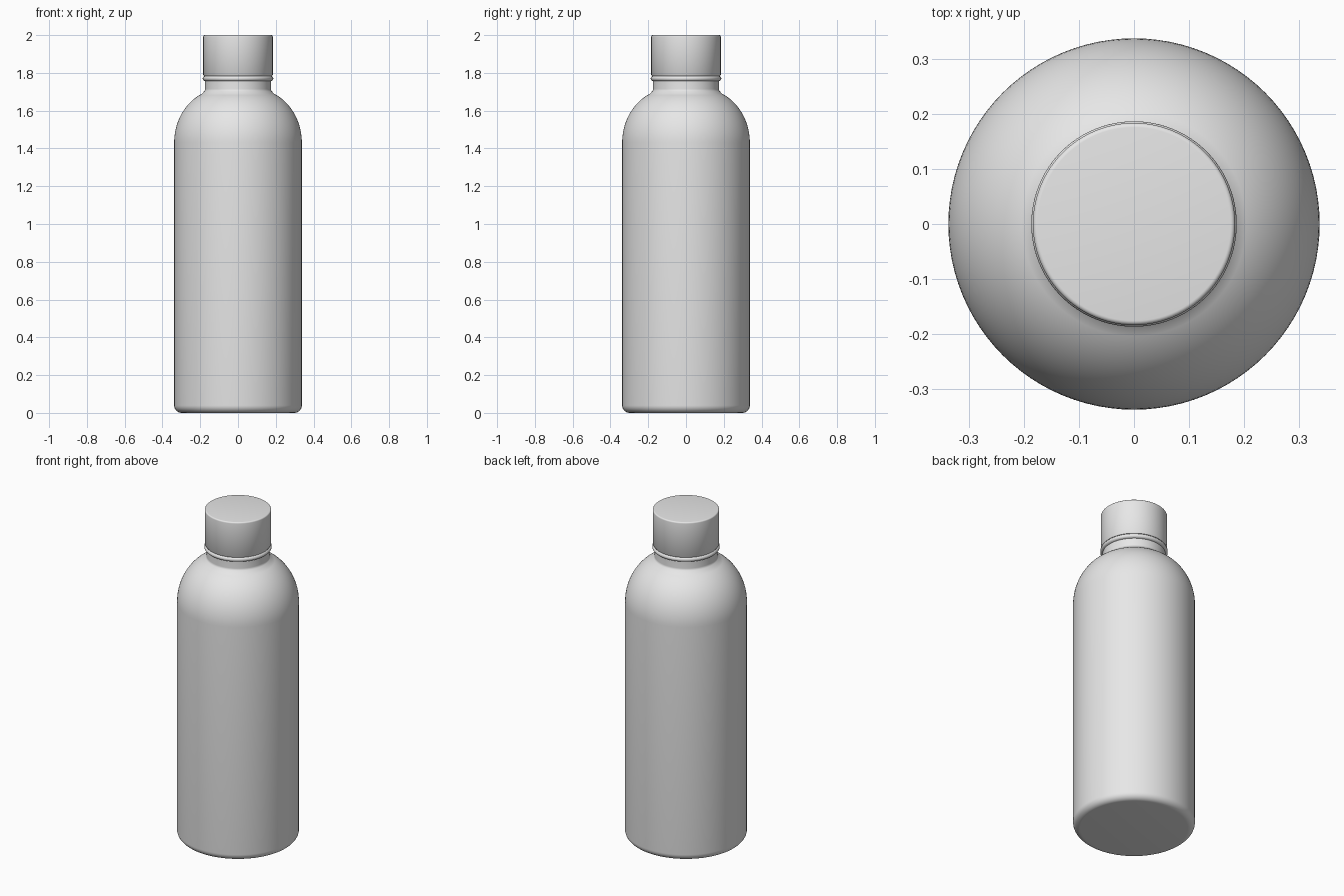
import bpy, bmesh, math

if "Cube" in bpy.data.objects:
    bpy.data.objects.remove(bpy.data.objects["Cube"])

SEGMENTS = 96
grey = bpy.data.materials.new("light_grey")
grey.diffuse_color = (0.8, 0.8, 0.8, 1)
grey.use_nodes = True
grey.node_tree.nodes["Principled BSDF"].inputs["Base Color"].default_value = grey.diffuse_color


def arc(cr, cz, rr, rz, a0, a1, n):
    """Points of an elliptical arc in the (radius, height) plane."""
    return [(cr + rr * math.cos(math.radians(a0 + (a1 - a0) * i / n)),
             cz + rz * math.sin(math.radians(a0 + (a1 - a0) * i / n)))
            for i in range(n + 1)]


def lathe(name, profile):
    """Revolve a profile that starts and ends on the z axis."""
    bm = bmesh.new()
    verts = [bm.verts.new((r, 0, z)) for r, z in profile]
    edges = [bm.edges.new(pair) for pair in zip(verts, verts[1:])]
    bmesh.ops.spin(bm, geom=verts + edges, cent=(0, 0, 0), axis=(0, 0, 1),
                   angle=2 * math.pi, steps=SEGMENTS)
    bmesh.ops.remove_doubles(bm, verts=bm.verts, dist=0.0002)
    bmesh.ops.recalc_face_normals(bm, faces=bm.faces)
    mesh = bpy.data.meshes.new(name)
    bm.to_mesh(mesh)
    bm.free()
    mesh.materials.append(grey)
    obj = bpy.data.objects.new(name, mesh)
    bpy.context.collection.objects.link(obj)
    bpy.ops.object.select_all(action='DESELECT')
    obj.select_set(True)
    bpy.context.view_layer.objects.active = obj
    bpy.ops.object.shade_smooth_by_angle(angle=math.radians(35))
    return obj


# Body: flat base, rounded foot, straight wall, domed shoulder, short neck
body = [(0, 0)]
body += arc(0.298, 0.04, 0.04, 0.04, -90, 0, 8)
body += arc(0.088, 1.43, 0.25, 0.285, 0, 66, 18)
body += arc(0.192, 1.715, 0.018, 0.018, 235, 180, 5)
body += [(0.174, 1.79), (0, 1.79)]
lathe("bottle_body", body)

# Tamper ring below the cap
ring = [(0, 1.755), (0.172, 1.755)]
ring += arc(0.175, 1.77, 0.012, 0.013, -75, 75, 8)
ring += [(0.172, 1.785), (0, 1.785)]
lathe("neck_ring", ring)

# Screw cap with a softly rounded top rim
cap = [(0, 1.784), (0.180, 1.784), (0.184, 1.79)]
cap += arc(0.176, 1.992, 0.008, 0.008, 0, 90, 5)
cap += [(0, 2.0)]
lathe("screw_cap", cap)
